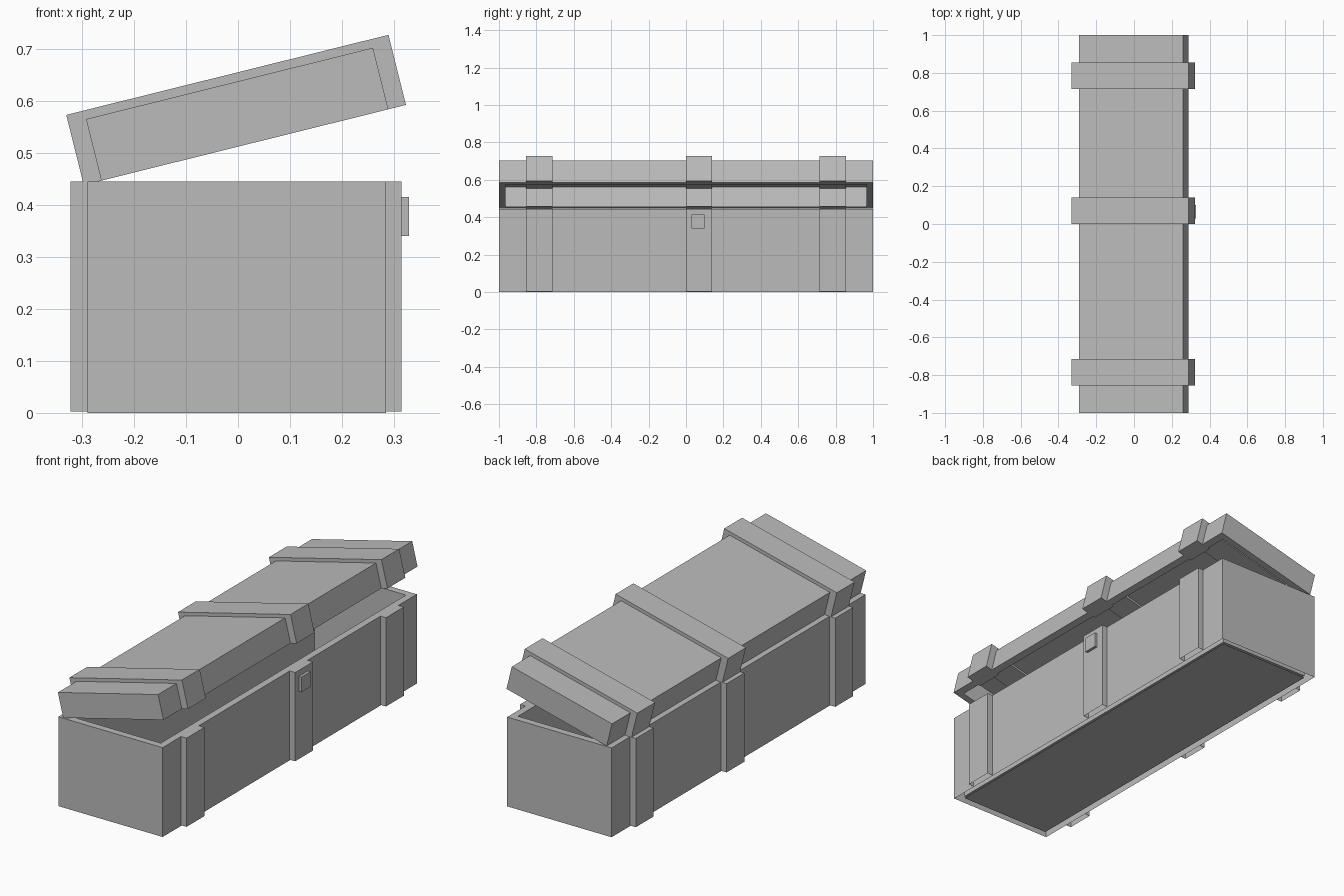
import bpy, bmesh, math
from mathutils import Matrix, Vector

cube = bpy.data.objects.get("Cube")
if cube:
    bpy.data.objects.remove(cube)

GREY = (0.5, 0.5, 0.5, 1)
grey = bpy.data.materials.new("plain_grey")
grey.use_nodes = True
grey.diffuse_color = GREY
grey.node_tree.nodes["Principled BSDF"].inputs["Base Color"].default_value = GREY

WALL = 0.035
BANDS = [(-0.855, -0.715), (0.0, 0.14), (0.715, 0.855)]
LID_FRAME = Matrix.Translation((-0.263, 0, 0.447)) @ Matrix.Rotation(math.radians(-13.95), 4, 'Y')


def finish(bm, name, matrix=Matrix()):
    mesh = bpy.data.meshes.new(name)
    bm.to_mesh(mesh)
    bm.free()
    mesh.materials.append(grey)
    obj = bpy.data.objects.new(name, mesh)
    obj.matrix_world = matrix
    bpy.context.collection.objects.link(obj)
    return obj


def box(lo, hi):
    lo, hi = Vector(lo), Vector(hi)
    bm = bmesh.new()
    bmesh.ops.create_cube(bm, size=1)
    bmesh.ops.scale(bm, vec=hi - lo, verts=bm.verts)
    bmesh.ops.translate(bm, vec=(lo + hi) / 2, verts=bm.verts)
    return bm


def face_toward(bm, z):
    bm.normal_update()
    return next(f for f in bm.faces if f.normal.z * z > 0.9)


def hollow(bm, side, depth):
    """Sink a cavity into the top (side 1) or the bottom (side -1)."""
    face = face_toward(bm, side)
    bmesh.ops.inset_region(bm, faces=[face], thickness=WALL, use_even_offset=True)
    inner = bmesh.ops.extrude_face_region(bm, geom=[face])
    verts = [v for v in inner["geom"] if isinstance(v, bmesh.types.BMVert)]
    bmesh.ops.translate(bm, vec=(0, 0, -side * depth), verts=verts)
    if face.is_valid:
        bmesh.ops.delete(bm, geom=[face], context='FACES_ONLY')


# Chest body: open top, wall bottoms left open around the floor
bm = box((-0.29, -1, 0), (0.285, 1, 0.445))
floor = face_toward(bm, -1)
ring = bmesh.ops.inset_region(bm, faces=[floor], thickness=WALL, use_even_offset=True)
bmesh.ops.delete(bm, geom=ring["faces"], context='FACES_ONLY')
hollow(bm, 1, 0.435)
finish(bm, "chest_body")

# Upright straps on both long sides, open underneath
for i, (y0, y1) in enumerate(BANDS, 1):
    for side, x0, x1 in (("left", 0.285, 0.315), ("right", -0.322, -0.29)):
        bm = box((x0, y0, 0.003), (x1, y1, 0.445))
        bmesh.ops.delete(bm, geom=[face_toward(bm, -1)], context='FACES_ONLY')
        finish(bm, f"{side}_body_strap_{i}")

# Tilted hollow lid
bm = box((0, -1, 0), (0.569, 1, 0.122))
hollow(bm, -1, 0.108)
finish(bm, "lid", LID_FRAME)

# U-shaped straps wrapping the lid
PROFILE = [(-0.035, 0), (-0.035, 0.139), (0.604, 0.139), (0.604, 0),
           (0.524, 0), (0.524, 0.098), (0.045, 0.098), (0.045, 0)]
for i, (y0, y1) in enumerate(BANDS, 1):
    bm = bmesh.new()
    face = bm.faces.new([bm.verts.new((x, y0, z)) for x, z in PROFILE])
    end = bmesh.ops.extrude_face_region(bm, geom=[face], use_keep_orig=True)
    verts = [v for v in end["geom"] if isinstance(v, bmesh.types.BMVert)]
    bmesh.ops.translate(bm, vec=(0, y1 - y0, 0), verts=verts)
    bmesh.ops.recalc_face_normals(bm, faces=bm.faces)
    finish(bm, f"lid_strap_{i}", LID_FRAME)

# Small latch plate on the middle strap
finish(box((0.315, 0.03, 0.34), (0.329, 0.1, 0.415)), "latch")
